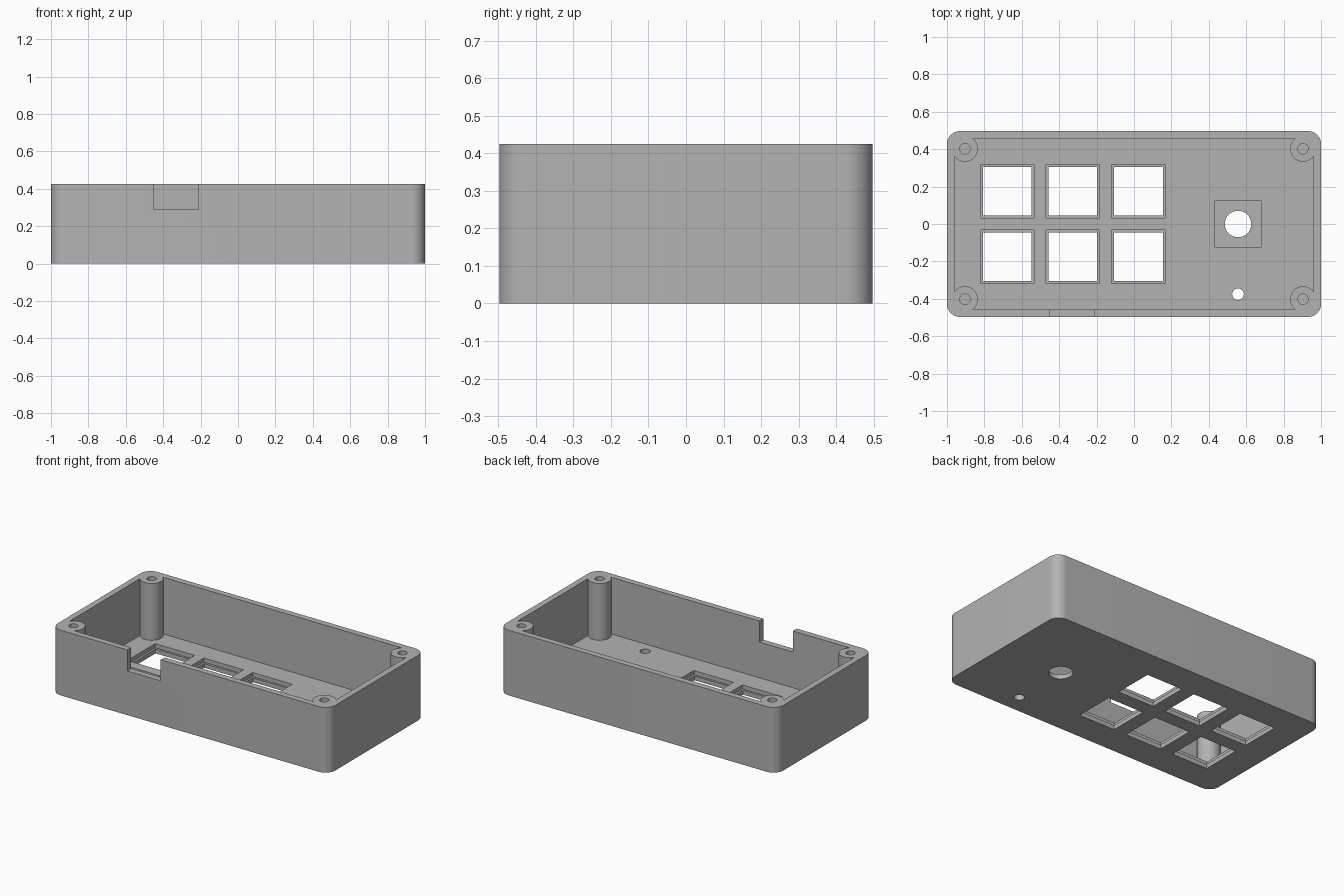
import bpy, bmesh
from math import cos, sin, pi, radians

if "Cube" in bpy.data.objects:
    bpy.data.objects.remove(bpy.data.objects["Cube"], do_unlink=True)

HALF_X, HALF_Y, HEIGHT = 1.0, 0.497, 0.425
WALL, FLOOR, LEDGE = 0.04, 0.055, 0.028
OVER = 0.1  # how far cutters overshoot the surface

grey = bpy.data.materials.new("plain_grey")
grey.use_nodes = True
grey.diffuse_color = (0.45, 0.45, 0.45, 1)
grey.node_tree.nodes["Principled BSDF"].inputs["Base Color"].default_value = grey.diffuse_color


def prism(name, outline, z0, z1):
    """Extrude a closed outline from z0 to z1."""
    bm = bmesh.new()
    base = bm.faces.new([bm.verts.new((x, y, z0)) for x, y in outline])
    top = bmesh.ops.extrude_face_region(bm, geom=[base])["geom"]
    for v in top:
        if isinstance(v, bmesh.types.BMVert):
            v.co.z = z1
    bmesh.ops.recalc_face_normals(bm, faces=bm.faces)
    mesh = bpy.data.meshes.new(name)
    bm.to_mesh(mesh)
    bm.free()
    mesh.materials.append(grey)
    obj = bpy.data.objects.new(name, mesh)
    bpy.context.collection.objects.link(obj)
    return obj


def rounded(hx, hy, r, steps=12):
    pts = []
    for q, (sx, sy) in enumerate([(1, 1), (-1, 1), (-1, -1), (1, -1)]):
        for i in range(steps + 1):
            a = (q + i / steps) * pi / 2
            pts.append((sx * (hx - r) + r * cos(a), sy * (hy - r) + r * sin(a)))
    return pts


def rect(cx, cy, w, d):
    return [(cx + sx * w / 2, cy + sy * d / 2)
            for sx, sy in [(1, 1), (-1, 1), (-1, -1), (1, -1)]]


def circle(cx, cy, r, n=48):
    return [(cx + r * cos(2 * pi * i / n), cy + r * sin(2 * pi * i / n)) for i in range(n)]


def cut(target, outline, z0, z1):
    subtract(target, prism("cutter", outline, z0, z1))


def subtract(target, cutter):
    cutter.hide_render = True
    mod = target.modifiers.new("cut", 'BOOLEAN')
    mod.operation, mod.solver, mod.object = 'DIFFERENCE', 'EXACT', cutter
    bpy.context.view_layer.objects.active = target
    bpy.ops.object.modifier_apply(modifier=mod.name)
    bpy.data.objects.remove(cutter, do_unlink=True)


# Rounded shell, hollowed around four corner screw posts
case = prism("case_shell", rounded(HALF_X, HALF_Y, 0.07), 0, HEIGHT)
cavity = prism("cavity", rounded(HALF_X - WALL, HALF_Y - WALL, 0.03), FLOOR, HEIGHT + OVER)
posts = [(sx * 0.904, sy * 0.402) for sx in (-1, 1) for sy in (-1, 1)]
for x, y in posts:
    cut(cavity, circle(x, y, 0.069), -OVER, HEIGHT + 2 * OVER)
subtract(case, cavity)

# Blind screw holes in the posts
for x, y in posts:
    cut(case, circle(x, y, 0.028, 32), FLOOR, HEIGHT + OVER)

# Key windows: through opening with a wider recess on the inside
for col in range(3):
    for row in (-1, 1):
        x, y = -0.678 + 0.351 * col, row * 0.176
        cut(case, rect(x, y, 0.26, 0.26), -OVER, FLOOR + OVER)
        cut(case, rect(x, y, 0.286, 0.286), LEDGE, FLOOR + OVER)

# Knob hole with square recess, and small indicator hole
cut(case, rect(0.556, 0, 0.246, 0.25), LEDGE, FLOOR + OVER)
cut(case, circle(0.556, 0, 0.071), -OVER, FLOOR + OVER)
cut(case, circle(0.556, -0.375, 0.031, 32), -OVER, FLOOR + OVER)

# Cable notch in the front wall
cut(case, rect(-0.33, -HALF_Y, 0.24, 0.14), 0.288, HEIGHT + OVER)

# Smooth the round parts, keep the edges crisp
bpy.ops.object.select_all(action='DESELECT')
case.select_set(True)
bpy.context.view_layer.objects.active = case
bpy.ops.object.shade_smooth_by_angle(angle=radians(30))
